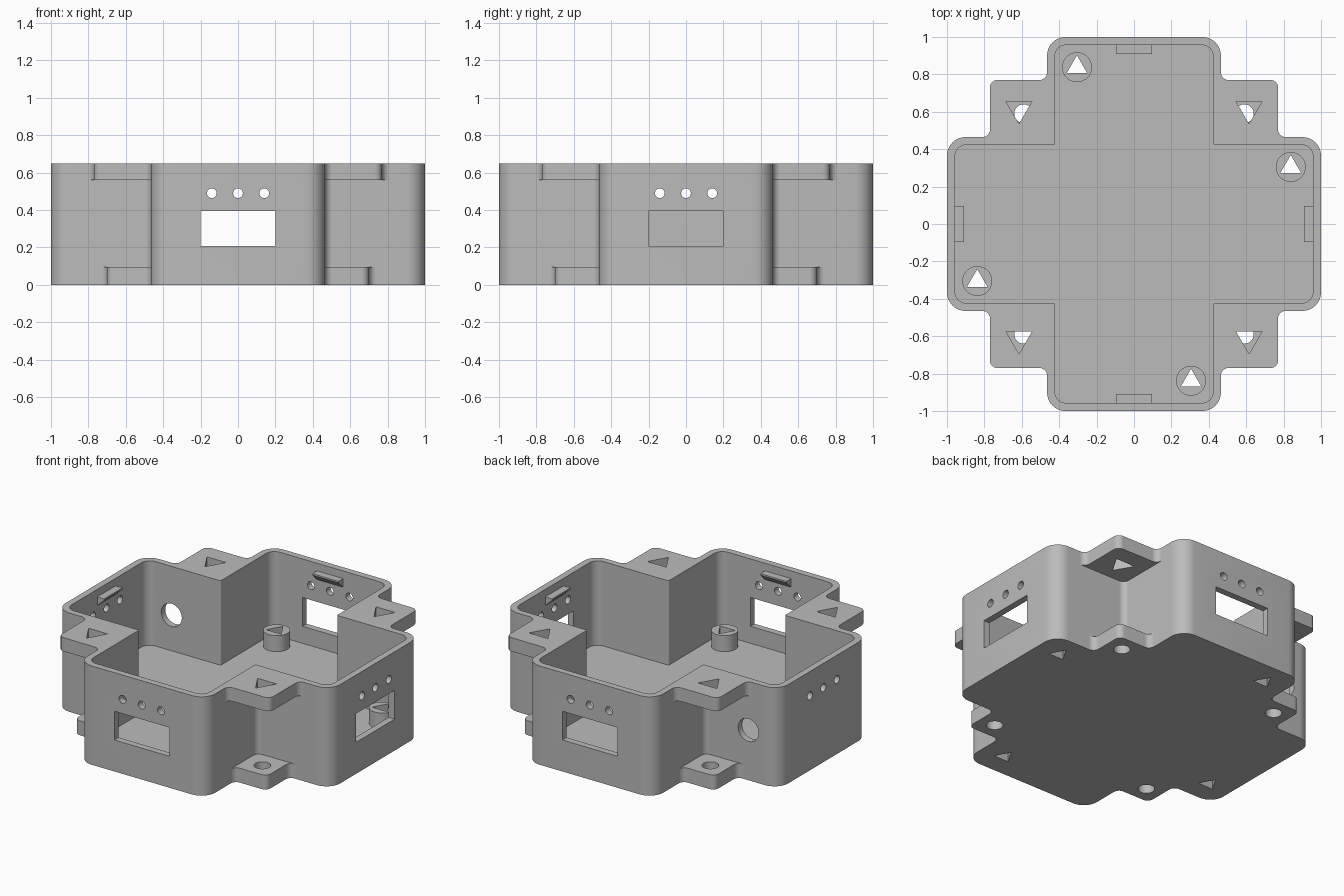
import bpy, bmesh
from math import sin, cos, pi, radians
from mathutils import Matrix, Vector

if "Cube" in bpy.data.objects:
    bpy.data.objects.remove(bpy.data.objects["Cube"], do_unlink=True)

HEIGHT, FLOOR, RIM = 0.65, 0.095, 0.56
ARM = 0.465

plastic = bpy.data.materials.new("grey plastic")
plastic.use_nodes = True
GREY = (0.5, 0.5, 0.5, 1)
plastic.diffuse_color = GREY
for node in plastic.node_tree.nodes:
    if node.type == 'BSDF_PRINCIPLED':
        node.inputs["Base Color"].default_value = GREY


def ring(x, y, r, sides=32, start=0.0):
    return [Vector((x + r * cos(start + 2 * pi * i / sides),
                    y + r * sin(start + 2 * pi * i / sides))) for i in range(sides)]


def triangle(x, y, r, up=True):
    return ring(x, y, r, 3, pi / 2 if up else -pi / 2)


def cross(quarter, steps=8):
    """Turn one quarter's (x, y, radius) corners into a full rounded outline."""
    corners = []
    for k in range(4):
        turn = Matrix.Rotation(k * pi / 2, 2)
        corners += [(turn @ Vector((x, y)), r) for x, y, r in quarter]
    points = []
    for i, (p, r) in enumerate(corners):
        before = (corners[i - 1][0] - p).normalized()
        after = (corners[(i + 1) % len(corners)][0] - p).normalized()
        centre = p + r * (before + after)
        for s in range(steps + 1):
            t = s / steps * pi / 2
            points.append(centre - r * (after * cos(t) + before * sin(t)))
    return points


def prism(bm, loops, low, high, matrix=Matrix()):
    """Extrude an outline, with any further loops as holes."""
    caps, made = ([], []), []
    for loop in loops:
        rows = []
        for level, cap in zip((low, high), caps):
            row = [bm.verts.new((p[0], p[1], level)) for p in loop]
            cap += [bm.edges.new((row[i - 1], row[i])) for i in range(len(row))]
            rows.append(row)
            made += row
        a, b = rows
        for i in range(len(a)):
            bm.faces.new((a[i - 1], a[i], b[i], b[i - 1]))
    for cap in caps:
        bmesh.ops.triangle_fill(bm, use_beauty=True, edges=cap, normal=(0, 0, 1))
    bmesh.ops.transform(bm, matrix=matrix, verts=made)


def finish(name, bm):
    bmesh.ops.recalc_face_normals(bm, faces=bm.faces[:])
    mesh = bpy.data.meshes.new(name)
    bm.to_mesh(mesh)
    bm.free()
    mesh.materials.append(plastic)
    obj = bpy.data.objects.new(name, mesh)
    bpy.context.collection.objects.link(obj)
    return obj


def activate(obj):
    bpy.ops.object.select_all(action='DESELECT')
    obj.select_set(True)
    bpy.context.view_layer.objects.active = obj


def solid(name, loops, low, high, matrix=Matrix()):
    bm = bmesh.new()
    prism(bm, loops, low, high, matrix)
    return finish(name, bm)


def tabbed(reach):
    return cross([(1, ARM, 0.1), (reach, ARM, 0.04), (reach, reach, 0.04),
                  (ARM, reach, 0.04), (ARM, 1, 0.1)])


outer = cross([(1, ARM, 0.1), (ARM, ARM, 0.04), (ARM, 1, 0.1)])
inner = cross([(0.957, 0.423, 0.06), (0.423, 0.423, 0.01), (0.423, 0.957, 0.06)])
diagonals = [(sx, sy) for sx in (-1, 1) for sy in (-1, 1)]
boss_spots = [Matrix.Rotation(k * pi / 2, 2) @ Vector((0.838, 0.305)) for k in range(4)]

# Floor plate with lower tabs, round tab holes and boss holes
base = solid("base_plate",
             [tabbed(0.70)]
             + [ring(0.59 * sx, 0.59 * sy, 0.05) for sx, sy in diagonals]
             + [triangle(p.x, p.y, 0.064) for p in boss_spots], 0, FLOOR)

# Upright wall and upper rim with triangular tab holes
wall = solid("wall", [outer, inner], FLOOR, RIM)
rim = solid("top_rim",
            [tabbed(0.77), inner]
            + [triangle(0.615 * sx, 0.615 * sy, 0.08, False) for sx, sy in diagonals],
            RIM, HEIGHT)
parts = [base, wall, rim]

# Openings: three light holes on every end, windows on three, one flank hole
upright = Matrix.Rotation(pi / 2, 4, 'X')
window = [(-0.2, 0.207), (0.2, 0.207), (0.2, 0.396), (-0.2, 0.396)]
bm = bmesh.new()
for k in range(4):
    side = Matrix.Rotation(k * pi / 2, 4, 'Z') @ upright
    for x in (-0.14, 0, 0.14):
        prism(bm, [ring(x, 0.49, 0.026, 24)], 0.9, 1.1, side)
    if k < 3:
        prism(bm, [window], 0.9, 1.1, side)
prism(bm, [ring(0.78, 0.33, 0.075)], 0.36, 0.56, Matrix.Rotation(pi, 4, 'Z') @ upright)
cutter = finish("opening_cutter", bm)
cutter.hide_render = True

cut = wall.modifiers.new("openings", 'BOOLEAN')
cut.operation = 'DIFFERENCE'
cut.solver = 'EXACT'
cut.object = cutter
activate(wall)
bpy.ops.object.modifier_apply(modifier=cut.name)
bpy.data.objects.remove(cutter, do_unlink=True)

# Hollow screw bosses on the floor
for p in boss_spots:
    parts.append(solid("screw_boss", [ring(p.x, p.y, 0.08), triangle(p.x, p.y, 0.064)],
                       FLOOR, 0.2))

# Wedge-shaped snap catches inside each end
across = Matrix(((0, 0, 1, 0), (1, 0, 0, 0), (0, 1, 0, 0), (0, 0, 0, 1)))
wedge = [(-0.96, 0.54), (-0.908, 0.59), (-0.908, 0.6), (-0.96, 0.6)]
for k in range(4):
    parts.append(solid("snap_catch", [wedge], -0.095, 0.095,
                       Matrix.Rotation(k * pi / 2, 4, 'Z') @ across))

for part in parts:
    activate(part)
    bpy.ops.object.shade_smooth_by_angle(angle=radians(30))
